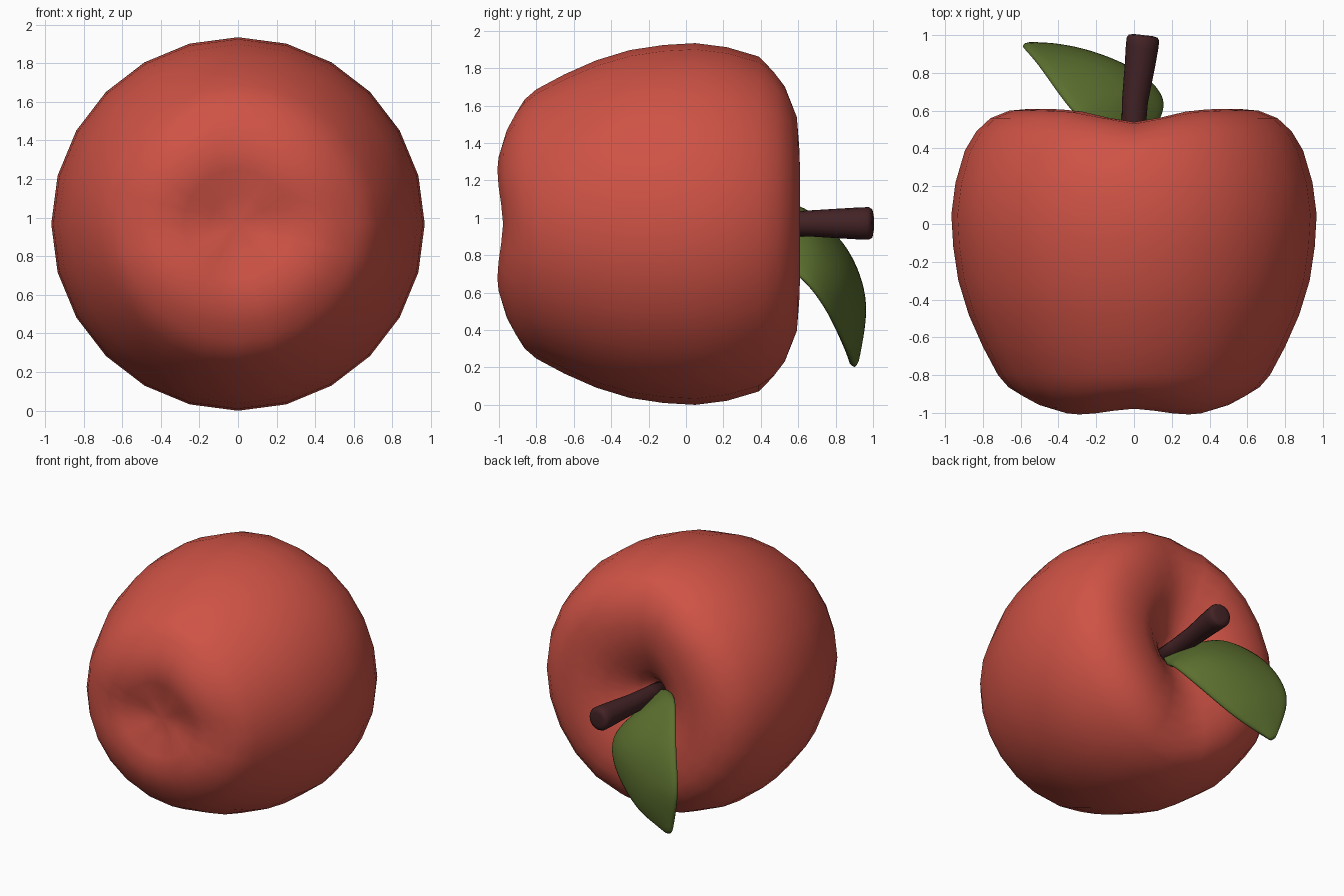
import bpy, bmesh, math
from mathutils import Vector

if "Cube" in bpy.data.objects:
    bpy.data.objects.remove(bpy.data.objects["Cube"])

CZ = 0.967  # height of the fruit axis, which runs along y


def material(name, rgb):
    m = bpy.data.materials.new(name)
    m.diffuse_color = (*rgb, 1)
    m.use_nodes = True
    m.node_tree.nodes["Principled BSDF"].inputs["Base Color"].default_value = m.diffuse_color
    return m


def finish(bm, name, mat):
    bmesh.ops.recalc_face_normals(bm, faces=bm.faces)
    me = bpy.data.meshes.new(name)
    bm.to_mesh(me)
    bm.free()
    for p in me.polygons:
        p.use_smooth = True
    me.materials.append(mat)
    ob = bpy.data.objects.new(name, me)
    bpy.context.collection.objects.link(ob)
    return ob


def bridge(bm, a, b, closed):
    n = len(a)
    for i in range(n if closed else n - 1):
        j = (i + 1) % n
        bm.faces.new((a[i], a[j], b[j], b[i]))


def spline(pts, t):
    """Catmull-Rom point, t from 0 to 1."""
    n = len(pts) - 1
    i = min(int(t * n), n - 1)
    u = t * n - i
    p = [Vector(pts[max(0, min(n, k))]) for k in (i - 1, i, i + 1, i + 2)]
    return 0.5 * (2 * p[1] + (p[2] - p[0]) * u
                  + (2 * p[0] - 5 * p[1] + 4 * p[2] - p[3]) * u * u
                  + (3 * p[1] - p[0] - 3 * p[2] + p[3]) * u ** 3)


red = material("apple_red", (0.62, 0.085, 0.06))
brown = material("stem_brown", (0.055, 0.016, 0.018))
green = material("leaf_green", (0.105, 0.16, 0.028))

# Fruit: lathe profile (radius, y), with grooves pressed into both ends
profile = [(.05, .31), (.11, .39), (.19, .48), (.30, .56), (.42, .60), (.55, .61),
           (.66, .60), (.76, .56), (.835, .49), (.895, .39), (.945, .22), (.967, .05),
           (.957, -.12), (.93, -.3), (.875, -.48), (.80, -.65), (.72, -.80),
           (.665, -.87), (.61, -.92), (.52, -.975), (.41, -1.01), (.28, -1.0),
           (.15, -.955)]
bm = bmesh.new()
rings = []
for r, y in profile:
    ring = []
    for k in range(24):
        a = math.tau * k / 24
        x, z = r * math.cos(a), r * math.sin(a)
        yy = y
        if y > .3:
            fade = min(1, max(0, (y - .4) / .15))
            yy -= .07 * fade * math.exp(-(x / .22) ** 2)
        elif y < -.85:
            fade = min(1, (-y - .85) / .1)
            yy += .032 * fade * max(math.exp(-(x / .17) ** 2), math.exp(-(z / .17) ** 2))
        ring.append(bm.verts.new((x, yy, z + CZ)))
    rings.append(ring)
for a, b in zip(rings, rings[1:]):
    bridge(bm, a, b, True)
for ring, y in ((rings[0], .29), (rings[-1], -.92)):
    tip = bm.verts.new((0, y, CZ))
    for k in range(24):
        bm.faces.new((ring[k], ring[(k + 1) % 24], tip))
finish(bm, "apple_body", red)

# Stem: curved tapering rod with a rounded end
path = [(0, .27, .95), (-.005, .45, .965), (.005, .65, .97), (.03, .83, .97), (.05, 1.0, .97)]
steps = [(0, .06), (.25, .062), (.5, .069), (.75, .080), (.88, .086), (.95, .087),
         (.985, .077), (1, .05)]
bm = bmesh.new()
rings = []
for t, r in steps:
    c = spline(path, t)
    d = (spline(path, min(1, t + .02)) - spline(path, max(0, t - .02))).normalized()
    u = d.cross(Vector((0, 0, 1))).normalized()
    v = u.cross(d)
    rings.append([bm.verts.new(c + r * (u * math.cos(math.tau * k / 16) + v * math.sin(math.tau * k / 16)))
                  for k in range(16)])
for a, b in zip(rings, rings[1:]):
    bridge(bm, a, b, True)
bm.faces.new(rings[0])
bm.faces.new(rings[-1])
stem = finish(bm, "stem", brown)

# Leaf: cupped surface lofted through upper edge, midrib and lower edge
upper = [(-.05, .36, .97), (-.20, .47, 1.05), (-.35, .62, 1.05), (-.51, .84, .84),
         (-.595, .945, .55), (-.51, .90, .22)]
mid = [(-.02, .34, .94), (-.03, .53, .91), (-.05, .70, .85), (-.15, .85, .70),
       (-.34, .925, .47), (-.50, .90, .21)]
lower = [(.01, .34, .91), (.09, .47, .78), (.155, .63, .66), (.06, .75, .50),
         (-.20, .85, .30), (-.49, .89, .205)]
bm = bmesh.new()
rows = []
for i in range(21):
    t = i / 20
    a, m, b = (spline(c, t) for c in (upper, mid, lower))
    row = []
    for k in range(9):
        s = k / 4 - 1
        p = a * (s * (s - 1) / 2) + m * (1 - s * s) + b * (s * (s + 1) / 2)
        row.append(bm.verts.new(p))
    rows.append(row)
for a, b in zip(rows, rows[1:]):
    bridge(bm, a, b, False)
leaf = finish(bm, "leaf", green)
sol = leaf.modifiers.new("thickness", 'SOLIDIFY')
sol.thickness = .04
sol.offset = 0
sub = leaf.modifiers.new("rounding", 'SUBSURF')
sub.levels = sub.render_levels = 1
